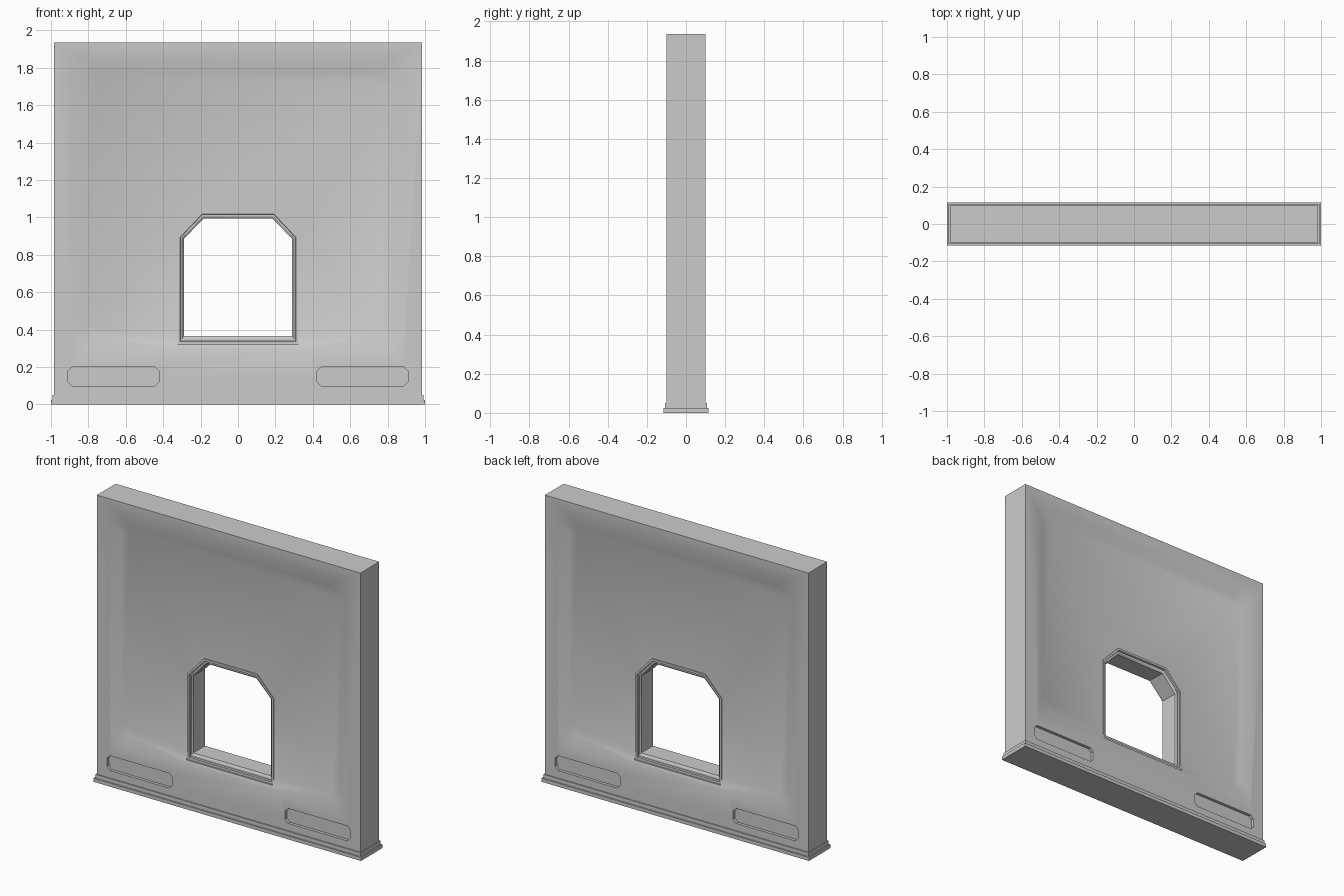
import bpy, bmesh

if "Cube" in bpy.data.objects:
    bpy.data.objects.remove(bpy.data.objects["Cube"])


def mesh_object(name, bm):
    bmesh.ops.recalc_face_normals(bm, faces=bm.faces)
    me = bpy.data.meshes.new(name)
    bm.to_mesh(me)
    bm.free()
    ob = bpy.data.objects.new(name, me)
    bpy.context.collection.objects.link(ob)
    return ob


def loft(name, rings, closed=False):
    """Skin matching rings; cap the ends, or join them into a loop."""
    bm = bmesh.new()
    vs = [[bm.verts.new(p) for p in r] for r in rings]
    pairs = list(zip(vs, vs[1:]))
    if closed:
        pairs.append((vs[-1], vs[0]))
    else:
        bm.faces.new(vs[0])
        bm.faces.new(vs[-1])
    n = len(vs[0])
    for a, b in pairs:
        for i in range(n):
            j = (i + 1) % n
            bm.faces.new((a[i], a[j], b[j], b[i]))
    return mesh_object(name, bm)


def octagon(x0, x1, z0, z1, c, y):
    return [(x, y, z) for x, z in (
        (x0 + c, z0), (x1 - c, z0), (x1, z0 + c), (x1, z1 - c),
        (x1 - c, z1), (x0 + c, z1), (x0, z1 - c), (x0, z0 + c))]


def arch(t, y):
    """Window outline: t=0 outer edge, t=1 inner edge."""
    w, b = 0.322 - 0.032 * t, 0.32 + 0.045 * t
    top, s, k = 1.033 - 0.038 * t, 0.9 - 0.015 * t, 0.198 - 0.015 * t
    return [(x, y, z) for x, z in
            ((-w, b), (w, b), (w, s), (k, top), (-k, top), (-w, s))]


def box(name, x, y, z0, z1):
    return loft(name, [[(-x, -y, z), (x, -y, z), (x, y, z), (-x, y, z)]
                       for z in (z0, z1)])


# Wall slab
wall = box("wall_panel", 0.985, 0.1, 0.045, 1.935)

# Cutters: sloped panel recess and two shallow slots per side, window opening
D = 0.025
cutters = [loft("window_cutter", [arch(0, -0.3), arch(0, 0.3)])]
for s in (-1, 1):
    cutters.append(loft("recess_cutter", [
        octagon(-0.885, 0.885, 0.298, 1.84, 0.075, s * 0.15),
        octagon(-0.885, 0.885, 0.298, 1.84, 0.075, s * 0.1),
        octagon(-0.818, 0.818, 0.365, 1.773, 0.06, s * (0.1 - D))]))
    for x in (-0.908, 0.423):
        cutters.append(loft("slot_cutter", [
            octagon(x, x + 0.485, 0.1, 0.2, 0.022, s * y) for y in (0.08, 0.15)]))

bpy.context.view_layer.objects.active = wall
for c in cutters:
    m = wall.modifiers.new("cut", 'BOOLEAN')
    m.operation, m.solver, m.object = 'DIFFERENCE', 'EXACT', c
    bpy.ops.object.modifier_apply(modifier=m.name)
    bpy.data.objects.remove(c)

# Stepped window frame lining the opening
half = [(0, 0.082), (0.4, 0.082), (0.45, 0.07), (0.7, 0.07), (1, 0.062)]
profile = [(t, -y) for t, y in half] + [(t, y) for t, y in reversed(half)]
frame = loft("window_frame", [arch(t, y) for t, y in profile], closed=True)

# Stepped base moulding
lower = box("base_lower_step", 1.0, 0.115, 0.0, 0.024)
upper = box("base_upper_step", 0.992, 0.107, 0.024, 0.05)

# Soft shading on shallow slopes
for ob in (wall, frame, lower, upper):
    bpy.ops.object.select_all(action='DESELECT')
    ob.select_set(True)
    bpy.context.view_layer.objects.active = ob
    bpy.ops.object.shade_smooth_by_angle()
